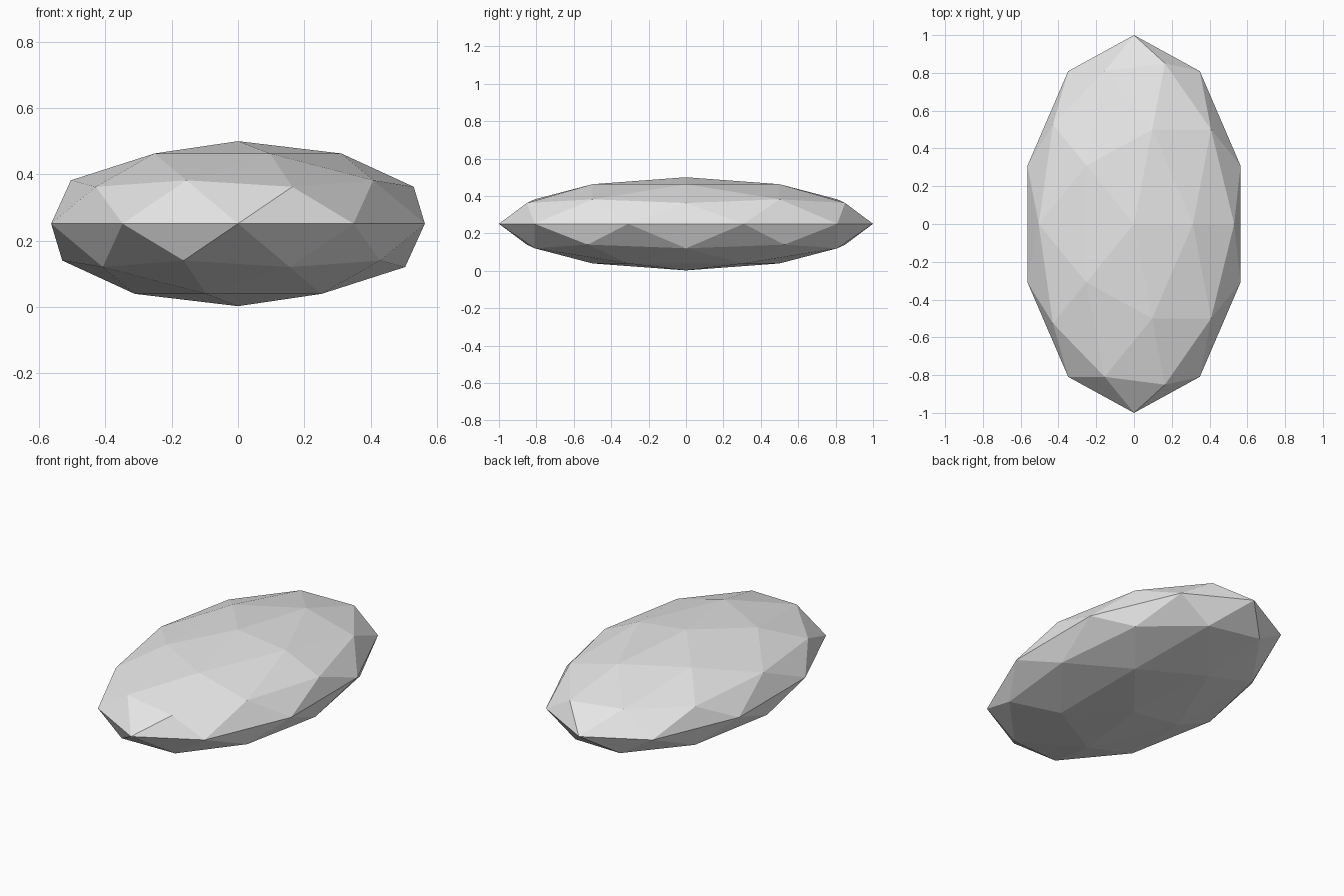
import bpy

# Remove the default cube
cube = bpy.data.objects.get("Cube")
if cube:
    bpy.data.objects.remove(cube, do_unlink=True)

# Pale grey stone colour
GREY = (0.8, 0.8, 0.8, 1.0)
stone_grey = bpy.data.materials.new("stone_grey")
stone_grey.use_nodes = True
stone_grey.diffuse_color = GREY
stone_grey.node_tree.nodes["Principled BSDF"].inputs["Base Color"].default_value = GREY

# Faceted flat pebble: a low-poly icosphere stretched along y and flattened in z
HALF_SIZE = (0.593, 1.0, 0.249)
bpy.ops.mesh.primitive_ico_sphere_add(subdivisions=2, radius=1, location=(0, 0, 0.251))
pebble = bpy.context.object
pebble.name = "flat_pebble"
pebble.scale = HALF_SIZE
bpy.ops.object.transform_apply(location=False, rotation=False, scale=True)
bpy.ops.object.shade_flat()
pebble.data.materials.append(stone_grey)
